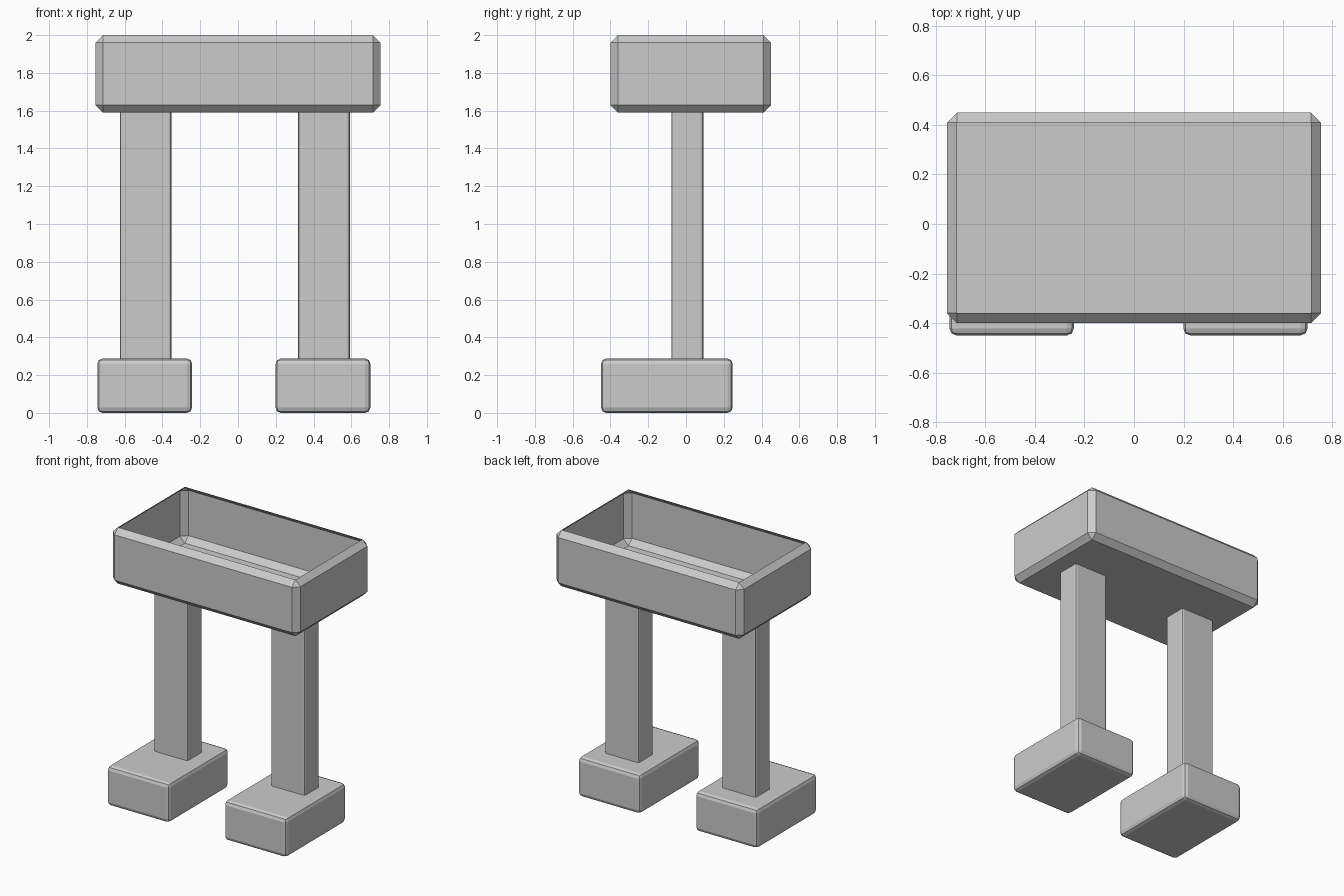
import bpy, bmesh

if "Cube" in bpy.data.objects:
    bpy.data.objects.remove(bpy.data.objects["Cube"])


def make_box(name, lo, hi, bevel, segments=1, upright_only=False, open_top=False):
    """Bevelled box between two corners, optionally without its top face."""
    bm = bmesh.new()
    bmesh.ops.create_cube(bm, size=1)
    for v in bm.verts:
        v.co = [lo[i] if v.co[i] < 0 else hi[i] for i in range(3)]
    edges = [e for e in bm.edges
             if not upright_only or abs(e.verts[0].co.z - e.verts[1].co.z) > 0.01]
    bmesh.ops.bevel(bm, geom=edges, offset=bevel, offset_type='OFFSET',
                    segments=segments, profile=0.5, affect='EDGES')
    bmesh.ops.recalc_face_normals(bm, faces=bm.faces[:])
    if open_top:
        top = [f for f in bm.faces if f.normal.z > 0.99]
        bmesh.ops.delete(bm, geom=top, context='FACES')
    mesh = bpy.data.meshes.new(name)
    bm.to_mesh(mesh)
    bm.free()
    obj = bpy.data.objects.new(name, mesh)
    bpy.context.collection.objects.link(obj)
    return obj


# Open tray: thin chamfered shell without a lid
make_box("tray", (-0.755, -0.40, 1.59), (0.755, 0.45, 2.0), 0.04, open_top=True)

# Two legs, each standing on a rounded foot block
for side, x in (("left", -0.494), ("right", 0.45)):
    make_box(side + "_foot", (x - 0.251, -0.45, 0.0), (x + 0.251, 0.247, 0.288),
             0.028, segments=2)
    lx = x + 0.005
    make_box(side + "_leg", (lx - 0.137, -0.078, 0.288), (lx + 0.137, 0.092, 1.59),
             0.014, segments=2, upright_only=True)
